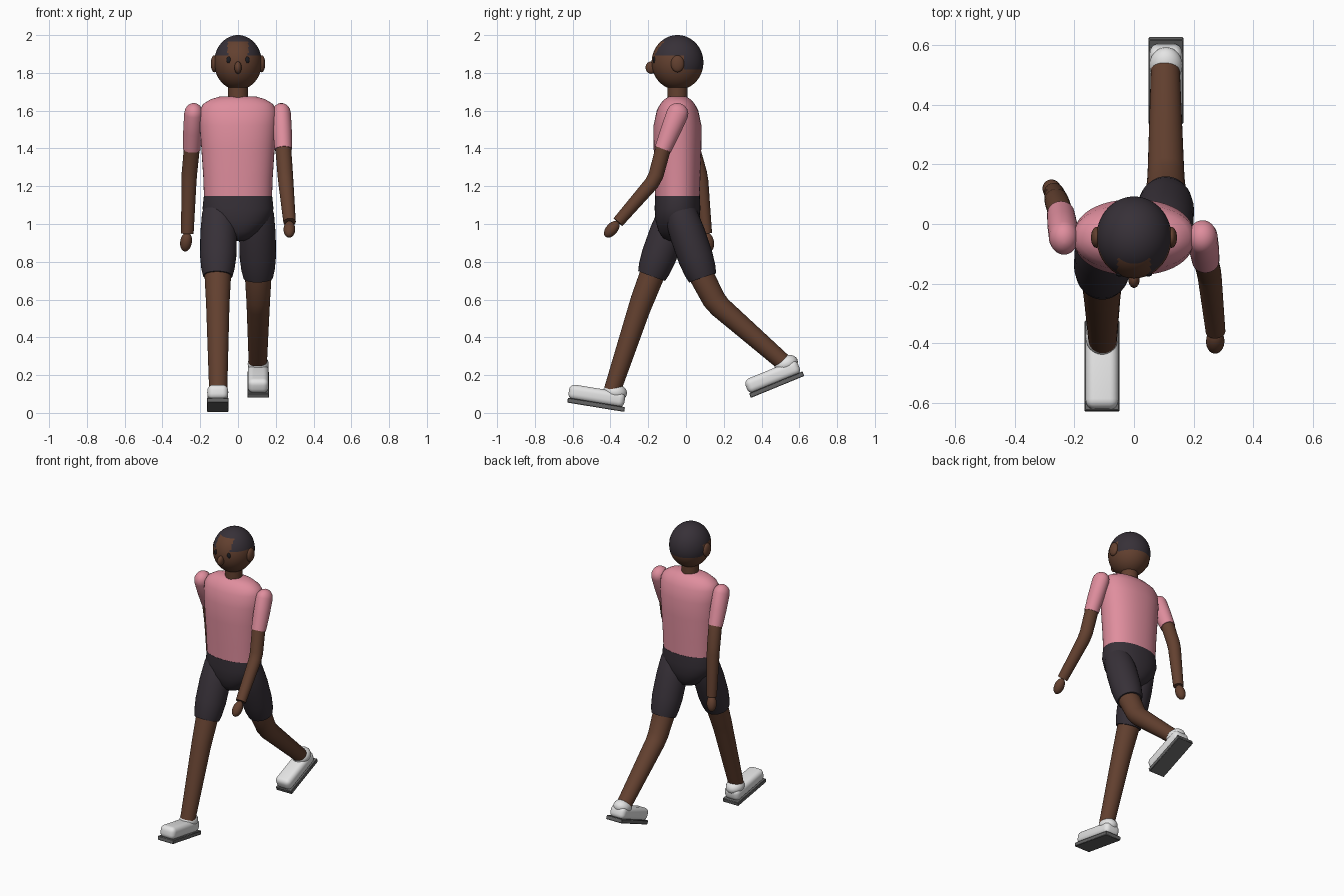
import bpy, bmesh, math
from mathutils import Vector, Matrix

if "Cube" in bpy.data.objects:
    bpy.data.objects.remove(bpy.data.objects["Cube"], do_unlink=True)


def material(name, r, g, b):
    m = bpy.data.materials.new(name)
    m.use_nodes = True
    m.diffuse_color = (r, g, b, 1)
    bsdf = next(n for n in m.node_tree.nodes if n.type == 'BSDF_PRINCIPLED')
    bsdf.inputs["Base Color"].default_value = (r, g, b, 1)
    bsdf.inputs["Roughness"].default_value = 0.8
    return m


skin = material("brown skin", .125, .052, .029)
dark = material("charcoal cloth and hair", .038, .03, .039)
pink = material("pink shirt", .74, .27, .34)
white = material("white shoe", .78, .78, .78)
grey = material("grey sole", .13, .13, .13)
black = material("black eye", .012, .012, .016)
parts = []


def finish(name, bm, *mats):
    bmesh.ops.recalc_face_normals(bm, faces=bm.faces)
    me = bpy.data.meshes.new(name)
    bm.to_mesh(me)
    bm.free()
    for m in mats:
        me.materials.append(m)
    ob = bpy.data.objects.new(name, me)
    bpy.context.collection.objects.link(ob)
    parts.append(ob)
    return ob


def ellipsoid(name, centre, radii, mat, matrix=Matrix(), seg=24):
    bm = bmesh.new()
    bmesh.ops.create_uvsphere(bm, u_segments=seg, v_segments=seg // 2, radius=1)
    bm.transform(matrix @ Matrix.Translation(centre) @ Matrix.Diagonal((*radii, 1)))
    return finish(name, bm, mat)


def loft(name, rings, mat, power=2.0, seg=32):
    """Skin elliptical rings (centre, width radius, depth radius) along a path."""
    bm = bmesh.new()
    pts = [Vector(r[0]) for r in rings]
    loops = []
    for i, (_, rx, ry) in enumerate(rings):
        a = (pts[i] - pts[i - 1]).normalized() if i else Vector()
        b = (pts[i + 1] - pts[i]).normalized() if i < len(pts) - 1 else Vector()
        t = (a + b).normalized()
        u = (Vector((1, 0, 0)) - t * t.x).normalized()
        v = t.cross(u)
        loop = []
        for k in range(seg):
            c, s = math.cos(math.tau * k / seg), math.sin(math.tau * k / seg)
            c = math.copysign(abs(c) ** (2 / power), c)
            s = math.copysign(abs(s) ** (2 / power), s)
            loop.append(bm.verts.new(pts[i] + u * c * rx + v * s * ry))
        loops.append(loop)
    for lo, hi in zip(loops, loops[1:]):
        for k in range(seg):
            n = (k + 1) % seg
            bm.faces.new((lo[k], lo[n], hi[n], hi[k]))
    bm.faces.new(loops[0])
    bm.faces.new(loops[-1])
    return finish(name, bm, mat)


def block(name, centre, size, mat, matrix, bevel, segments):
    bm = bmesh.new()
    bmesh.ops.create_cube(bm, size=1)
    bm.transform(Matrix.Translation(centre) @ Matrix.Diagonal((*size, 1)))
    bmesh.ops.bevel(bm, geom=bm.edges[:], offset=bevel, segments=segments,
                    profile=0.5, affect='EDGES')
    bm.transform(matrix)
    return finish(name, bm, mat)


# Head, with the hairline set by face position
MID = -.045
head = ellipsoid("head", (0, MID, 1.855), (.126, .137, .145), skin, seg=72)
head.data.materials.append(dark)
for f in head.data.polygons:
    x, y, z = f.center
    if y > MID + .035:
        hair = z > 1.82
    else:
        hair = z > 1.895 and not (abs(x) < .055 and z < 1.965 and y < MID)
    f.material_index = int(hair)

ellipsoid("nose", (0, -.185, 1.828), (.019, .029, .033), skin)
for side, label in ((1, "left"), (-1, "right")):
    ellipsoid(label + "_ear", (side * .126, MID, 1.848), (.018, .035, .045), skin)
    ellipsoid(label + "_eye", (side * .048, -.168, 1.868), (.013, .008, .018), black)

# Neck, shirt and hips
loft("neck", [((0, MID, 1.64), .053, .053), ((0, MID, 1.75), .053, .053)], skin)
shirt = [(1.145, .18, .118), (1.25, .184, .121), (1.4, .194, .126), (1.52, .203, .127),
         (1.6, .203, .11), (1.635, .185, .092), (1.66, .145, .07), (1.675, .095, .045)]
loft("shirt", [((0, MID, z), w, d) for z, w, d in shirt], pink, 2.2, 48)
hips = [(1.147, .181, .119), (1.08, .188, .121), (1.02, .168, .117),
        (.96, .115, .1), (.925, .065, .075), (.91, .03, .04)]
loft("shorts_hips", [((0, MID, z), w, d) for z, w, d in hips], dark, 2.2, 48)


def leg(label, x, hem, knee, ankle, shoe, tilt):
    # Shorts leg, widest below the middle and drawn in at the hem
    hip, hem = Vector((x * .93, MID, 1.1)), Vector((x, *hem))
    steps = [(0, .075), (.12, .09), (.4, .097), (.72, .096), (.9, .088), (1, .078)]
    loft(label + "_shorts_leg",
         [(hip.lerp(hem, t), r, r * .97) for t, r in steps], dark)
    # Bare leg with a soft bend at the knee
    knee, ankle = Vector((x, *knee)), Vector((x * .98, *ankle))
    loft(label + "_leg", [(hem.lerp(hip, .2), .07, .068), (hem, .07, .066),
                          (knee.lerp(hem, .15), .063, .062),
                          (knee.lerp(ankle, .06), .061, .059),
                          (ankle, .048, .045)], skin)
    # Shoe built flat, then tilted about its sole
    m = Matrix.Translation((x, *shoe)) @ Matrix.Rotation(math.radians(tilt), 4, 'X')
    block(label + "_sole", (0, 0, .013), (.116, .306, .026), grey, m, .003, 1)
    block(label + "_shoe", (0, -.004, .06), (.11, .3, .08), white, m, .03, 5)
    ellipsoid(label + "_shoe_collar", (0, .088, .095), (.056, .064, .046), white, m)


leg("left", .107, (.088, .715), (.158, .58), (.53, .255), (.485, .1375), 22.3)
leg("right", -.107, (-.182, .725), (-.24, .575), (-.39, .12), (-.478, .03), -9.3)


def arm(label, shoulder, cuff, elbow, wrist, hand):
    shoulder, cuff, elbow, wrist, hand = map(Vector, (shoulder, cuff, elbow, wrist, hand))
    # Sleeve with a domed shoulder
    down = (cuff - shoulder).normalized()
    dome = [(shoulder - down * .055 * math.cos(a), .05 * math.sin(a), .058 * math.sin(a))
            for a in (.1, .4, .75, 1.15, math.pi / 2)]
    loft(label + "_sleeve", dome + [(shoulder.lerp(cuff, .5), .05, .053),
                                    (cuff, .046, .045)], pink)
    # Forearm and hand
    loft(label + "_arm", [(cuff.lerp(shoulder, .2), .042, .041), (cuff, .042, .041),
                          (elbow.lerp(cuff, .15), .041, .04),
                          (elbow.lerp(wrist, .08), .04, .039),
                          (wrist, .033, .031)], skin)
    turn = (hand - wrist).to_track_quat('Z', 'X').to_matrix().to_4x4()
    ellipsoid(label + "_hand", (0, 0, 0), (.031, .031, .052), skin,
              Matrix.Translation(hand) @ turn)


arm("left", (.23, MID, 1.585), (.24, -.122, 1.395), (.252, -.165, 1.235),
    (.273, -.36, 1.01), (.272, -.393, .972))
arm("right", (-.235, MID, 1.585), (-.245, .035, 1.395), (-.259, .077, 1.25),
    (-.268, .107, .95), (-.275, .117, .905))

# Smooth shading with crisp hems and edges
bpy.ops.object.select_all(action='DESELECT')
for ob in parts:
    ob.select_set(True)
bpy.context.view_layer.objects.active = parts[0]
bpy.ops.object.shade_smooth_by_angle(angle=math.radians(40))
